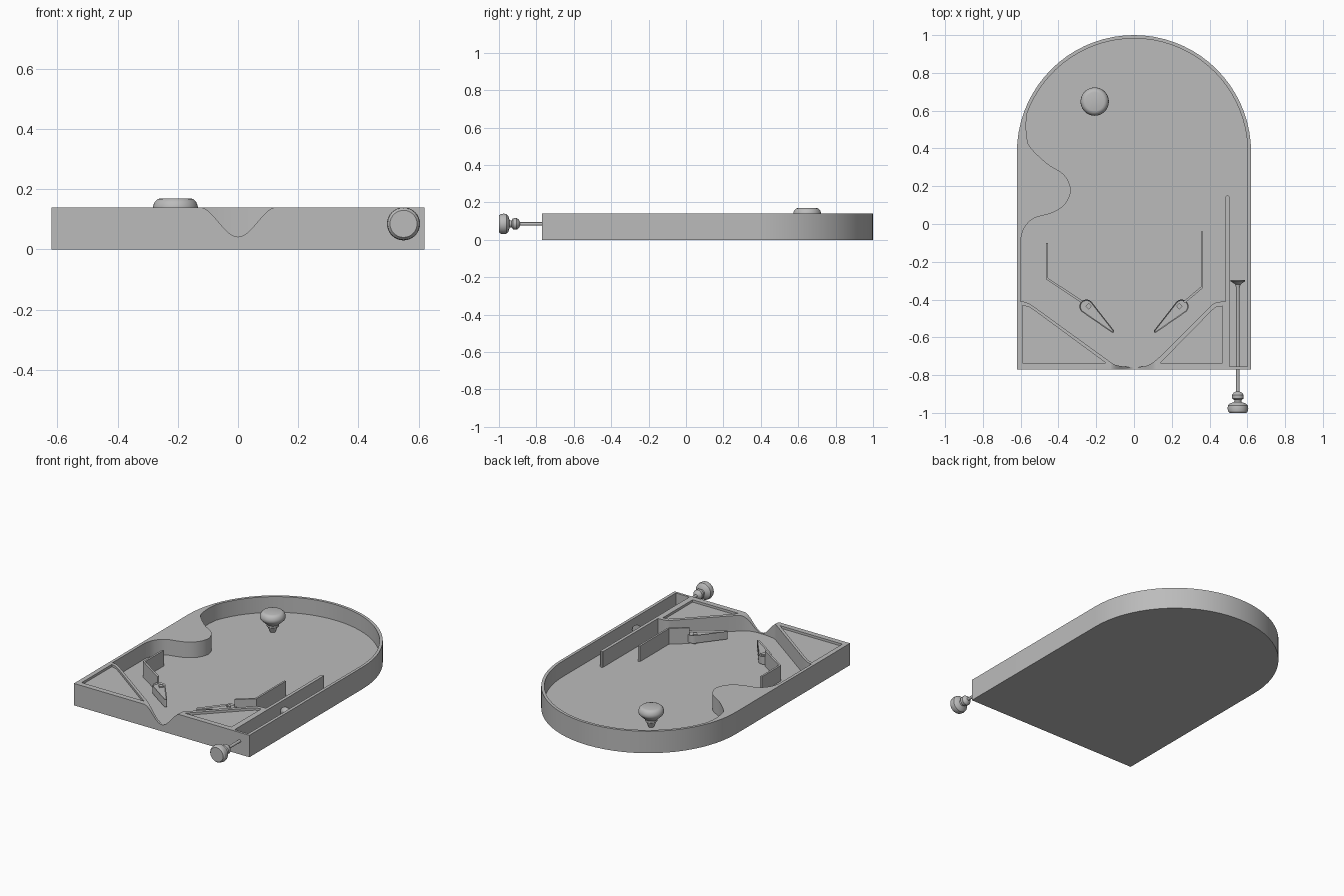
import bpy, bmesh, math
from mathutils import Vector, Matrix

cube = bpy.data.objects.get("Cube")
if cube:
    bpy.data.objects.remove(cube, do_unlink=True)

GREY = (0.5, 0.5, 0.5, 1)
mat = bpy.data.materials.new("plain_grey")
mat.use_nodes = True
mat.diffuse_color = GREY
mat.node_tree.nodes["Principled BSDF"].inputs["Base Color"].default_value = GREY

FLOOR, TOP = 0.04, 0.14


def finish(bm, name):
    bmesh.ops.recalc_face_normals(bm, faces=bm.faces[:])
    mesh = bpy.data.meshes.new(name)
    bm.to_mesh(mesh)
    bm.free()
    mesh.materials.append(mat)
    obj = bpy.data.objects.new(name, mesh)
    bpy.context.collection.objects.link(obj)
    return obj


def prism(name, pts, low, high):
    """Extrude a flat outline upward."""
    bm = bmesh.new()
    face = bm.faces.new([bm.verts.new((x, y, low)) for x, y in pts])
    ext = bmesh.ops.extrude_face_region(bm, geom=[face])
    moved = [g for g in ext["geom"] if isinstance(g, bmesh.types.BMVert)]
    bmesh.ops.translate(bm, verts=moved, vec=(0, 0, high - low))
    return finish(bm, name)


def lathe(name, profile, steps=40):
    """Spin a (radius, height) profile about z."""
    bm = bmesh.new()
    verts = [bm.verts.new((r, 0, z)) for r, z in profile]
    edges = [bm.edges.new(pair) for pair in zip(verts, verts[1:])]
    bmesh.ops.spin(bm, geom=verts + edges, axis=(0, 0, 1), cent=(0, 0, 0),
                   angle=math.tau, steps=steps)
    bmesh.ops.remove_doubles(bm, verts=bm.verts[:], dist=1e-5)
    return finish(bm, name)


def arc(cx, cy, r, start, end, n):
    angles = [math.radians(start + (end - start) * i / n) for i in range(n + 1)]
    return [(cx + r * math.cos(a), cy + r * math.sin(a)) for a in angles]


def smooth_path(pts, n=6):
    """Catmull-Rom curve through the points."""
    p = [Vector(q) for q in [pts[0]] + pts + [pts[-1]]]
    out = []
    for a, b, c, d in zip(p, p[1:], p[2:], p[3:]):
        for i in range(n):
            t = i / n
            v = (2 * b + (c - a) * t + (2 * a - 5 * b + 4 * c - d) * t * t
                 + (3 * b - a - 3 * c + d) * t ** 3) / 2
            out.append((v.x, v.y))
    return out + [pts[-1]]


def cut(obj, cutter):
    mod = obj.modifiers.new("cut", "BOOLEAN")
    mod.object, mod.operation, mod.solver = cutter, "DIFFERENCE", "EXACT"
    bpy.context.view_layer.objects.active = obj
    bpy.ops.object.modifier_apply(modifier=mod.name)
    bpy.data.objects.remove(cutter, do_unlink=True)


# Tray with rounded back end
tray = prism("tray", [(-0.62, -0.77), (0.62, -0.77)] + arc(0, 0.38, 0.62, 0, 180, 36), 0, TOP)

# Play field cavity, leaving side bulge, corner blocks and lane divider
bulge = smooth_path([(-0.572, 0.53), (-0.567, 0.46), (-0.548, 0.405), (-0.46, 0.32),
                     (-0.37, 0.26), (-0.335, 0.18), (-0.365, 0.105), (-0.43, 0.06),
                     (-0.53, 0.03), (-0.58, -0.02), (-0.6, -0.08)])
left_slope = smooth_path([(-0.6, -0.41), (-0.57, -0.415), (-0.52, -0.445), (-0.34, -0.575),
                          (-0.16, -0.705), (-0.1, -0.745), (-0.03, -0.757)], 4)
right_slope = smooth_path([(0.03, -0.757), (0.08, -0.745), (0.14, -0.7), (0.27, -0.57),
                           (0.39, -0.45), (0.43, -0.417), (0.485, -0.41)], 4)
divider = [(0.485, 0.145), (0.49, 0.15), (0.5, 0.15), (0.505, 0.145), (0.505, -0.755)]
cavity = ([(0.6, -0.755)] + arc(0, 0.38, 0.602, 0, 160, 36) + bulge
          + left_slope + right_slope + divider)
cut(tray, prism("cavity_cutter", cavity, FLOOR, 0.3))

# Shallow pockets in the two corner blocks
for pocket in ([(-0.59, -0.43), (-0.555, -0.44), (-0.52, -0.463), (-0.15, -0.735), (-0.59, -0.735)],
               [(0.468, -0.735), (0.468, -0.435), (0.435, -0.44), (0.41, -0.46), (0.14, -0.735)]):
    cut(tray, prism("pocket_cutter", pocket, TOP - 0.015, 0.3))

# Drain notch in the front wall
wave = [(x / 100, 0.042 + 0.0495 * (1 - math.cos(math.pi * x / 13))) for x in range(-13, 14)]
notch = prism("notch_cutter", wave + [(0.13, 0.3), (-0.13, 0.3)], 0, 0.2)
notch.data.transform(Matrix.Translation((0, -0.62, 0)) @ Matrix.Rotation(math.pi / 2, 4, "X"))
cut(tray, notch)


# Guide walls leading to the flippers
def wall(name, path, half=0.006):
    pts = [Vector(p) for p in path]
    left, right = [], []
    for i, p in enumerate(pts):
        dirs = [(b - a).normalized() for a, b in zip(pts, pts[1:])][max(i - 1, 0):i + 1]
        t = sum(dirs, Vector((0, 0))).normalized()
        off = Vector((-t.y, t.x)) * half / t.dot(dirs[0])
        left.append(p + off)
        right.append(p - off)
    return prism(name, left + right[::-1], FLOOR - 0.005, TOP)


wall("left_guide", [(-0.46, -0.1), (-0.46, -0.29), (-0.275, -0.412)])
wall("right_guide", [(0.36, -0.04), (0.36, -0.335), (0.265, -0.415)])

# Teardrop flippers with a recessed top and a square pin
for side, label in ((-1, "left"), (1, "right")):
    start, tip = Vector((0.252, -0.437)), Vector((0.113, -0.568))
    deg = math.degrees(math.atan2(*(tip - start).yx))
    outline = (arc(*start, 0.037, deg + 82, deg + 278, 16)
               + arc(*tip, 0.008, deg - 82, deg + 82, 6))
    flipper = prism(label + "_flipper", [(side * x, y) for x, y in outline], 0.05, 0.1)
    bm = bmesh.new()
    bm.from_mesh(flipper.data)
    top = max(bm.faces, key=lambda f: f.calc_center_median().z)
    bmesh.ops.inset_region(bm, faces=[top], thickness=0.005, depth=0)
    bmesh.ops.translate(bm, verts=top.verts[:], vec=(0, 0, -0.008))
    bm.to_mesh(flipper.data)
    bm.free()
    pin = arc(side * 0.24, -0.435, 0.017, deg * side + 45, deg * side + 315, 3)
    prism(label + "_flipper_pin", pin, FLOOR - 0.005, 0.1)

# Mushroom bumper
bumper = lathe("bumper", [(0, 0.035), (0.014, 0.035), (0.03, 0.074), (0.036, 0.078),
                          (0.036, 0.09), (0.05, 0.103), (0.07, 0.122), (0.075, 0.133),
                          (0.074, 0.145), (0.069, 0.158), (0.06, 0.167), (0.05, 0.17), (0, 0.17)])
bumper.location = (-0.208, 0.648, 0)

# Plunger: knob, collar, rod and flared striker, turned to lie along y
plunger = lathe("plunger", [(0, -1), (0.045, -1), (0.052, -0.992), (0.055, -0.975),
                            (0.052, -0.96), (0.042, -0.95), (0.02, -0.943), (0.018, -0.932),
                            (0.03, -0.925), (0.031, -0.905), (0.022, -0.893), (0.009, -0.887),
                            (0.009, -0.34), (0.014, -0.32), (0.038, -0.303), (0.038, -0.297),
                            (0, -0.297)], 32)
plunger.data.transform(Matrix.Rotation(-math.pi / 2, 4, "X"))
plunger.location = (0.55, 0, 0.085)

# Smooth the rounded sides and keep the edges sharp
for obj in bpy.context.collection.objects:
    obj.select_set(obj.type == "MESH")
bpy.context.view_layer.objects.active = tray
bpy.ops.object.shade_smooth_by_angle(angle=math.radians(30))
